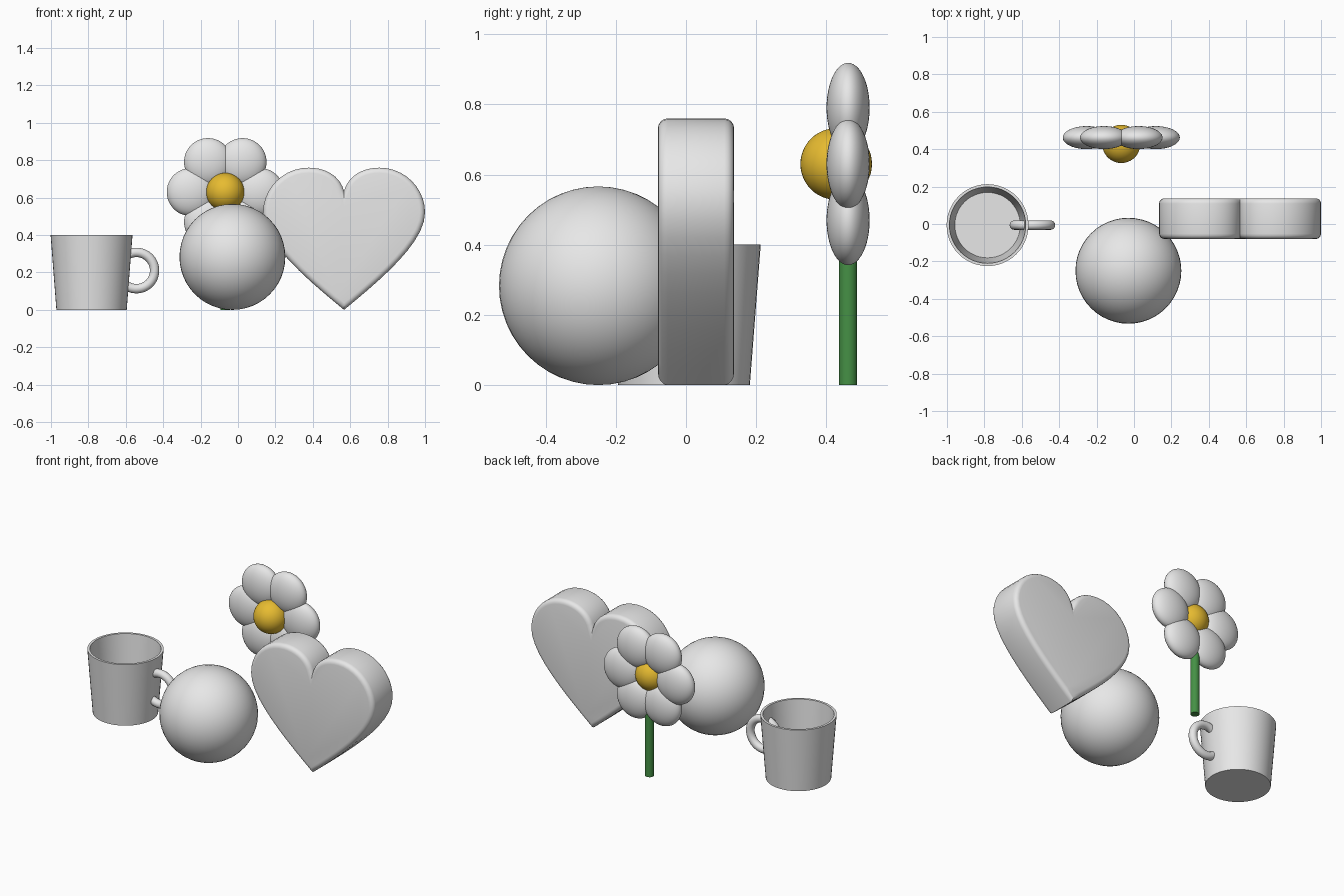
import bpy, bmesh, math
from mathutils import Vector
from mathutils.geometry import interpolate_bezier

cube = bpy.data.objects.get("Cube")
if cube:
    bpy.data.objects.remove(cube, do_unlink=True)


def material(name, rgb):
    m = bpy.data.materials.new(name)
    m.use_nodes = True
    m.diffuse_color = (*rgb, 1)
    m.node_tree.nodes["Principled BSDF"].inputs["Base Color"].default_value = (*rgb, 1)
    return m


white = material("soft white", (0.8, 0.8, 0.8))
yellow = material("golden yellow", (0.8, 0.5, 0.03))
green = material("stem green", (0.06, 0.28, 0.06))


def finish(name, mat):
    ob = bpy.context.object
    ob.name = name
    ob.data.materials.append(mat)
    bpy.ops.object.shade_smooth_by_angle(angle=math.radians(35))
    return ob


def ball(name, mat, centre, radius, scale=(1, 1, 1)):
    bpy.ops.mesh.primitive_uv_sphere_add(segments=48, ring_count=24, radius=radius, location=centre)
    bpy.context.object.scale = scale
    return finish(name, mat)


def mesh_object(name, bm, mat):
    bmesh.ops.recalc_face_normals(bm, faces=bm.faces)
    mesh = bpy.data.meshes.new(name)
    bm.to_mesh(mesh)
    bm.free()
    ob = bpy.data.objects.new(name, mesh)
    bpy.context.collection.objects.link(ob)
    bpy.ops.object.select_all(action='DESELECT')
    ob.select_set(True)
    bpy.context.view_layer.objects.active = ob
    return finish(name, mat)


# Ball
ball("ball", white, (-0.03, -0.25, 0.283), 0.283)

# Mug: closed wall profile spun around its axis
MUG_X, MUG_Y = -0.783, -0.006
bm = bmesh.new()
profile = [(0, 0), (0.188, 0), (0.219, 0.4), (0.204, 0.4), (0.175, 0.015), (0, 0.015)]
verts = [bm.verts.new((r, 0, z)) for r, z in profile]
edges = [bm.edges.new(pair) for pair in zip(verts, verts[1:])]
bmesh.ops.spin(bm, geom=verts + edges, cent=(0, 0, 0), axis=(0, 0, 1),
               angle=math.tau, steps=48, use_merge=False)
bmesh.ops.remove_doubles(bm, verts=bm.verts, dist=0.0005)
mug = mesh_object("mug", bm, white)
mug.location = (MUG_X, MUG_Y, 0)

# Mug handle: a full ring passing through the wall
bpy.ops.mesh.primitive_torus_add(major_radius=0.097, minor_radius=0.025,
                                 major_segments=48, minor_segments=16,
                                 location=(-0.543, MUG_Y, 0.21),
                                 rotation=(math.pi / 2, 0, 0))
finish("mug_handle", white)

# Heart: half outline from curves, mirrored, extruded, rounded rims
spans = [
    [(0, 0), (0.20, 0.165), (0.433, 0.36), (0.433, 0.52)],
    [(0.433, 0.52), (0.433, 0.65), (0.325, 0.76), (0.19, 0.76)],
    [(0.19, 0.76), (0.09, 0.76), (0.02, 0.71), (0, 0.635)],
]
half = []
for span in spans:
    half += interpolate_bezier(*[Vector(p) for p in span], 11)[:-1]
half.append(Vector((0, 0.635)))
outline = half + [Vector((-p.x, p.y)) for p in reversed(half[1:-1])]
FRONT, BACK = -0.08, 0.137
bm = bmesh.new()
cap = bm.faces.new([bm.verts.new((p.x, FRONT, p.y)) for p in outline])
extruded = bmesh.ops.extrude_face_region(bm, geom=[cap], use_keep_orig=True)["geom"]
moved = [g for g in extruded if isinstance(g, bmesh.types.BMVert)]
bmesh.ops.translate(bm, verts=moved, vec=(0, BACK - FRONT, 0))
rims = [e for e in bm.edges if abs(e.verts[0].co.y - e.verts[1].co.y) < 0.001]
bmesh.ops.bevel(bm, geom=rims, offset=0.028, offset_type='OFFSET', segments=4,
                profile=0.5, affect='EDGES')
heart = mesh_object("heart", bm, white)
heart.location.x = 0.567

# Flower: flattened petals in a ring, round centre, straight stem
FX, FY, FZ = -0.068, 0.462, 0.63
for i in range(6):
    a = i * math.tau / 6
    ball(f"petal_{i + 1}", white,
         (FX + 0.185 * math.cos(a), FY, FZ + 0.185 * math.sin(a)), 0.128, (1, 0.48, 1))
ball("flower_centre", yellow, (FX, 0.428, FZ), 0.102)
bpy.ops.mesh.primitive_cylinder_add(vertices=32, radius=0.026, depth=0.4, location=(FX, FY, 0.2))
finish("flower_stem", green)
